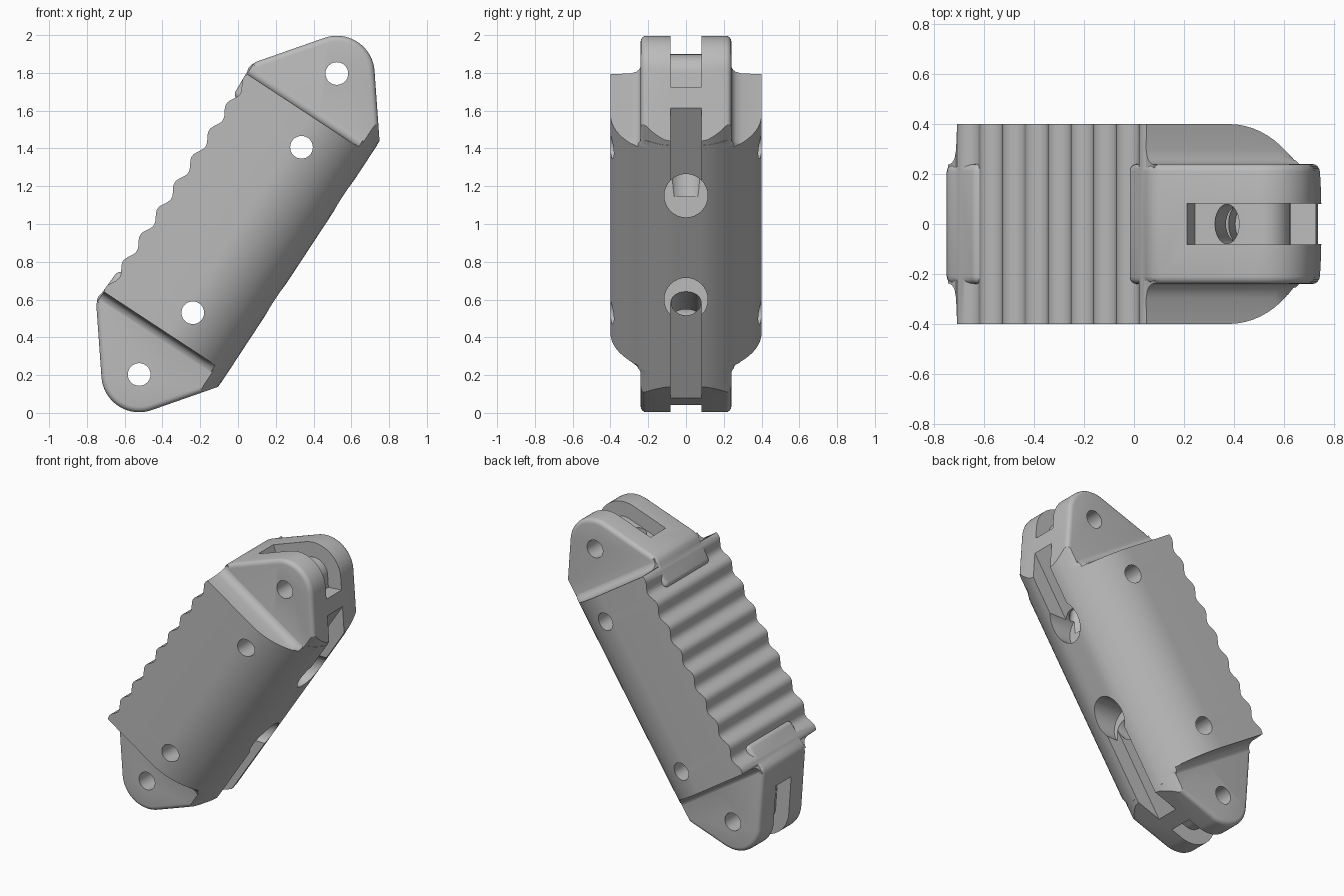
import bpy, bmesh, math
from mathutils import Vector

if "Cube" in bpy.data.objects:
    bpy.data.objects.remove(bpy.data.objects["Cube"])

TILT = math.radians(56.7)
C, S = math.cos(TILT), math.sin(TILT)
R, BACK, BODY, EAR = 0.40, 0.387, 0.40, 0.24
END, FILLET = 0.69, 0.058
PIN = 0.953                 # pin distance along the handle
TANGENT = math.radians(52.6)

grey = bpy.data.materials.new("light_grey")
grey.use_nodes = True
grey.diffuse_color = (0.5, 0.5, 0.5, 1)
grey.node_tree.nodes["Principled BSDF"].inputs["Base Color"].default_value = (0.5, 0.5, 0.5, 1)


def place(u, v, y):
    """Along the handle, across toward the back, sideways -> world."""
    return Vector((C * u + S * v, y, 1 + S * u - C * v))


def loft(name, rings):
    """Closed solid through rings of equal length."""
    bm = bmesh.new()
    rows = [[bm.verts.new(p) for p in ring] for ring in rings]
    n = len(rows[0])
    for a, b in zip(rows, rows[1:]):
        for i in range(n):
            j = (i + 1) % n
            bm.faces.new((a[i], a[j], b[j], b[i]))
    bm.faces.new(rows[0])
    bm.faces.new(rows[-1])
    bmesh.ops.recalc_face_normals(bm, faces=bm.faces)
    mesh = bpy.data.meshes.new(name)
    bm.to_mesh(mesh)
    bm.free()
    mesh.materials.append(grey)
    ob = bpy.data.objects.new(name, mesh)
    bpy.context.collection.objects.link(ob)
    return ob


def prism(name, outline, half):
    return loft(name, [[place(u, v, y) for u, v in outline] for y in (-half, half)])


def bore(name, start, end, wide, deep):
    """Oval rod between two points in the middle plane."""
    d = (end - start).normalized()
    side = d.cross(Vector((0, 1, 0)))
    turn = [math.tau * i / 32 for i in range(32)]
    return loft(name, [[p + side * deep * math.cos(t) + Vector((0, wide * math.sin(t), 0))
                        for t in turn] for p in (start, end)])


def apply_modifier(ob, mod):
    bpy.context.view_layer.objects.active = ob
    bpy.ops.object.modifier_apply(modifier=mod.name)


def combine(ob, tool, operation):
    mod = ob.modifiers.new("combine", 'BOOLEAN')
    mod.solver = 'EXACT'
    mod.operation = operation
    mod.object = tool
    apply_modifier(ob, mod)
    bpy.data.objects.remove(tool)


def section(u, grip, half, radius=R, back=BACK):
    """Flat grip side, straight flanks, round back."""
    pts = [place(u, -grip, half)]
    for i in range(33):
        t = math.pi * i / 32
        y = max(-half, min(half, radius * math.cos(t)))
        pts.append(place(u, min(back, radius * math.sin(t)), y))
    return pts + [place(u, -grip, -half)]


def nose(r, grip_run, back_run, sign):
    """Round end about the pin with a tangent line on each side."""
    along = Vector((-math.sin(TANGENT), -math.cos(TANGENT)))
    arc = [(PIN + r * math.cos(a), r * math.sin(a))
           for a in (TANGENT * (i / 10 - 1) for i in range(21))]
    first = (arc[0][0] + along.x * grip_run, arc[0][1] + along.y * grip_run)
    last = (arc[-1][0] + along.x * back_run, arc[-1][1] - along.y * back_run)
    return [(sign * u, v) for u, v in [first] + arc + [last]]


# Rippled body with filleted shoulders
half_rings = []
for i in range(7):
    k = FILLET * i / 6
    w = EAR - 0.002 + FILLET - math.sqrt(max(0, FILLET ** 2 - (FILLET - k) ** 2))
    half_rings.append((END + 0.003 + k, 0.397, w))
steps = 100
middle = []
for i in range(steps + 1):
    u = END * (2 * i / steps - 1)
    middle.append((u, 0.385 + 0.016 * math.cos(math.tau * u / 0.166), BODY))
stations = [(-u, g, w) for u, g, w in reversed(half_rings)] + middle + half_rings
handle = loft("grip_handle", [section(*s) for s in stations])

# End lugs
for sign in (1, -1):
    lug_line = [(sign * 0.55, -0.395), (sign * 0.70, -0.402), (sign * 0.725, -0.408),
                (sign * 0.748, -0.402)]
    lug_line += nose(0.2, 0.375, 0.45, sign) + [(sign * 0.55, 0.43)]
    lug = prism("end_lug", lug_line, EAR)
    round_over = lug.modifiers.new("round", 'BEVEL')
    round_over.width = 0.03
    round_over.segments = 4
    round_over.limit_method = 'ANGLE'
    round_over.angle_limit = math.radians(65)
    apply_modifier(lug, round_over)
    hull = loft("lug_hull", [section(u, 0.6, R - 0.002, R - 0.002, BACK - 0.001)
                             for u in (-1.5, 1.5)])
    combine(lug, hull, 'INTERSECT')
    combine(handle, lug, 'UNION')

# Cord grooves, slots, bores and pin holes
for sign, mouth_u, mouth_z in ((1, 0.43, 1.15), (-1, -0.226, 0.60)):
    band = nose(0.1, 0.26, 0.085, sign) + nose(0.3, 0.26, 0.085, sign)[::-1]
    combine(handle, prism("groove_cutter", band, 0.082), 'DIFFERENCE')
    slot = [(mouth_u, 0.278), (sign * 1.2, 0.278), (sign * 1.2, 0.5), (mouth_u, 0.5)]
    combine(handle, prism("slot_cutter", slot, 0.081), 'DIFFERENCE')
    mouth = place(mouth_u, BACK, 0)
    mouth.z = mouth_z
    reach = Vector((0.3, 0, 0))
    combine(handle, bore("mouth_cutter", mouth - reach * 0.45, mouth + reach, 0.115, 0.115),
            'DIFFERENCE')
    combine(handle, bore("cord_cutter", place(sign * 0.95, -0.185, 0),
                         mouth - reach * 0.35, 0.079, 0.05), 'DIFFERENCE')
    for u, v in ((PIN, 0), (0.524, 0.058)):
        ring = [(sign * u + 0.06 * math.cos(a), v + 0.06 * math.sin(a))
                for a in (math.tau * i / 32 for i in range(32))]
        combine(handle, prism("pin_cutter", ring, 0.6), 'DIFFERENCE')

# Smooth curves, sharp edges
bpy.ops.object.select_all(action='DESELECT')
handle.select_set(True)
bpy.context.view_layer.objects.active = handle
bpy.ops.object.shade_smooth_by_angle(angle=math.radians(30))
